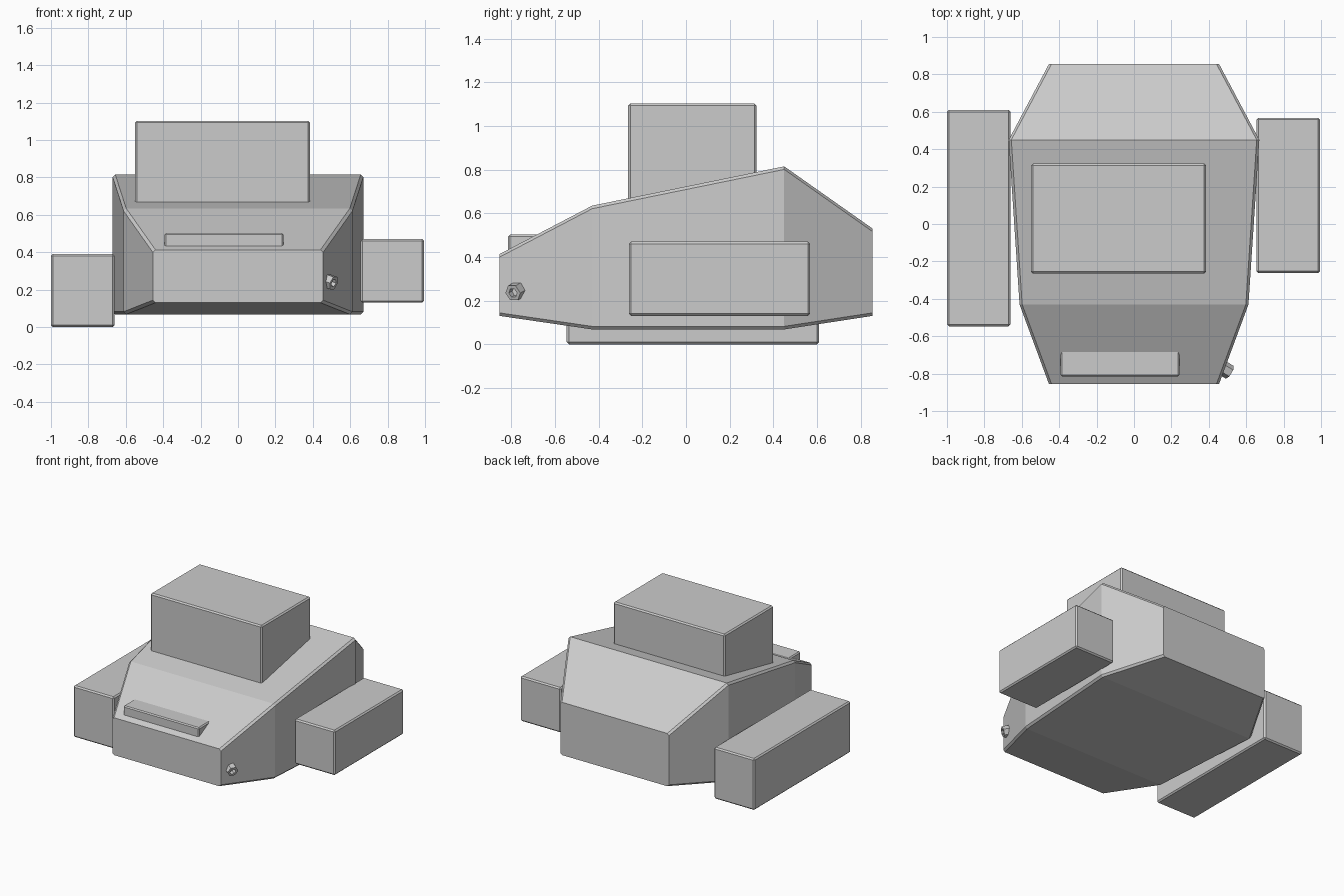
import bpy, bmesh
from mathutils import Vector

if "Cube" in bpy.data.objects:
    bpy.data.objects.remove(bpy.data.objects["Cube"])


def make_object(name, bm):
    bmesh.ops.recalc_face_normals(bm, faces=bm.faces)
    me = bpy.data.meshes.new(name)
    bm.to_mesh(me)
    bm.free()
    ob = bpy.data.objects.new(name, me)
    bpy.context.collection.objects.link(ob)
    return ob


def loft(bm, rings, closed=False):
    """Skin a list of equal-length vertex rings; cap the ends or close the loop."""
    n = len(rings[0])
    pairs = list(zip(rings, rings[1:]))
    if closed:
        pairs.append((rings[-1], rings[0]))
    for a, b in pairs:
        for i in range(n):
            j = (i + 1) % n
            bm.faces.new((a[i], a[j], b[j], b[i]))
    if not closed:
        bm.faces.new(rings[0])
        bm.faces.new(rings[-1])


def box(name, x, y, z, bevel=0.01):
    bm = bmesh.new()
    bmesh.ops.create_cube(bm, size=1)
    for v in bm.verts:
        v.co = [lo + (c + 0.5) * (hi - lo) for c, (lo, hi) in zip(v.co, (x, y, z))]
    bmesh.ops.bevel(bm, geom=bm.edges[:], offset=bevel, segments=1,
                    affect='EDGES', profile=0.5)
    return make_object(name, bm)


# Hull: sections along y (y, half width, bottom, top) with chamfered corners
stations = [(-0.855, 0.455, 0.13, 0.413), (-0.43, 0.612, 0.068, 0.635),
            (0.45, 0.67, 0.068, 0.815), (0.855, 0.455, 0.13, 0.53)]
c = 0.014
bm = bmesh.new()
rings = []
for y, w, lo, hi in stations:
    right = [(w - c, lo), (w, lo + c), (w, hi - c), (w - c, hi)]
    section = right + [(-px, pz) for px, pz in reversed(right)]
    rings.append([bm.verts.new((px, y, pz)) for px, pz in section])
loft(bm, rings)
make_object("hull", bm)

# Boxes on top, at the sides and on the sloping nose
box("turret_box", (-0.55, 0.385), (-0.265, 0.323), (0.63, 1.103))
box("left_side_box", (-1.0, -0.66), (-0.547, 0.61), (0.0, 0.39))
box("right_side_box", (0.655, 0.995), (-0.262, 0.568), (0.13, 0.47))
box("nose_plate", (-0.393, 0.243), (-0.815, -0.63), (0.39, 0.502), 0.008)

# Short hexagonal nozzle on the right front flank, hollow at the tip
axis = Vector((0.82, -0.50, -0.28)).normalized()
tip = Vector((0.512, -0.793, 0.235))
turn = axis.to_track_quat('Z', 'Y')
bm = bmesh.new()
rings = []
for radius, depth in ((0.04, 0.10), (0.04, 0.0), (0.022, 0.0), (0.022, 0.10)):
    ring = []
    for i in range(6):
        p = Vector((radius, 0, 0))
        p.rotate(Vector((0, 0, 1)).rotation_difference(Vector((0, 0, 1))))
        a = i * 1.0471976
        from math import cos, sin
        p = Vector((radius * cos(a), radius * sin(a), -depth))
        ring.append(bm.verts.new(tip + turn @ p))
    rings.append(ring)
loft(bm, rings, closed=True)
make_object("nozzle", bm)
